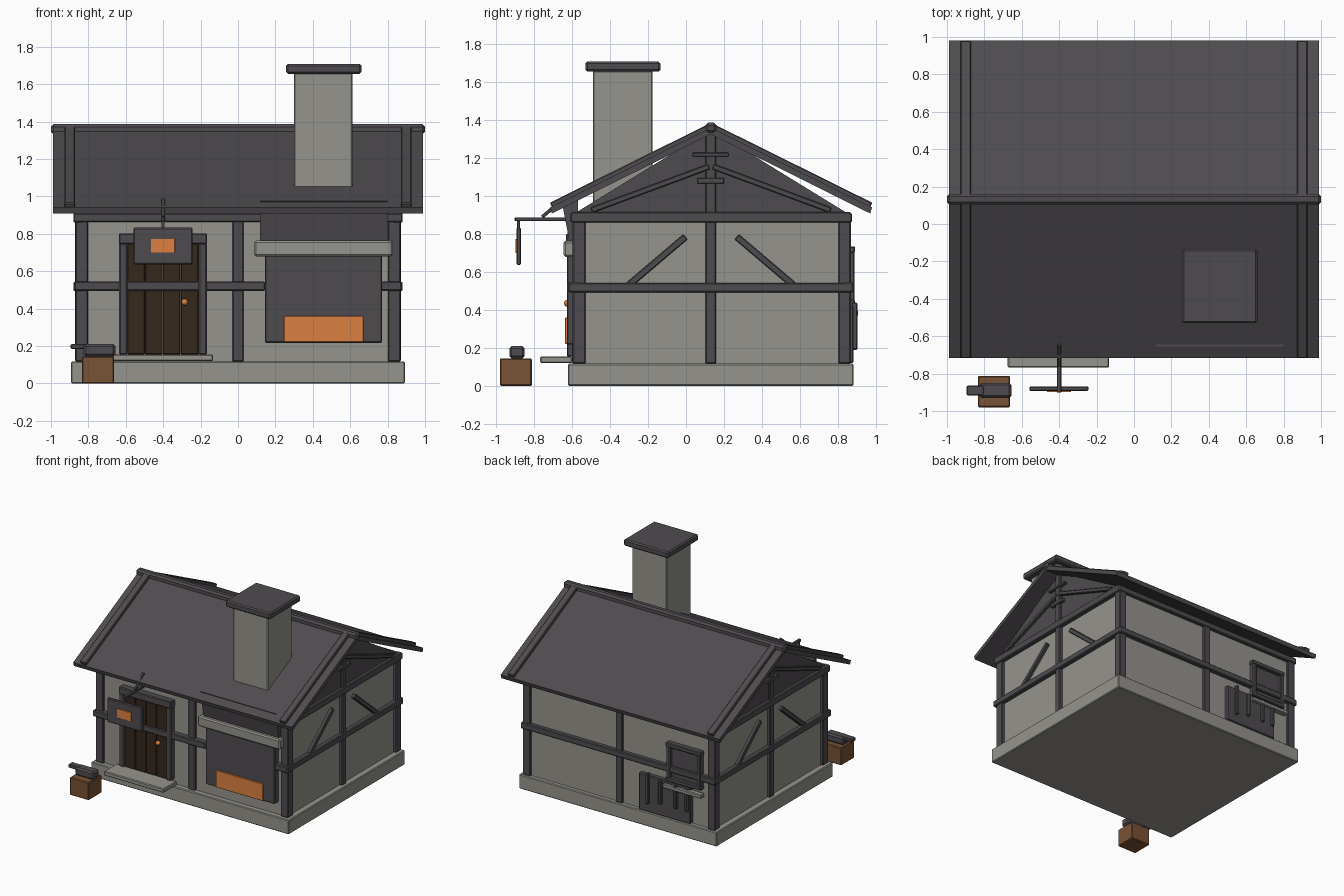
import bpy, bmesh, math
from mathutils import Vector

if "Cube" in bpy.data.objects:
    bpy.data.objects.remove(bpy.data.objects["Cube"])

def mat(name, c):
    m = bpy.data.materials.new(name)
    m.diffuse_color = (*c, 1)
    m.use_nodes = True
    m.node_tree.nodes["Principled BSDF"].inputs["Base Color"].default_value = m.diffuse_color
    return m

STONE = mat("stone", (0.30, 0.295, 0.265))
DARK = mat("dark_timber", (0.078, 0.071, 0.078))
DOOR = mat("door_wood", (0.036, 0.021, 0.012))
WOOD = mat("stump_wood", (0.19, 0.085, 0.035))
GLOW = mat("ember_orange", (0.72, 0.22, 0.055))
C = 0.132  # ridge line in y

def finish(name, bm, m, bevel=0.0):
    bmesh.ops.recalc_face_normals(bm, faces=bm.faces)
    if bevel:
        bmesh.ops.bevel(bm, geom=bm.edges[:], offset=bevel, segments=1, affect='EDGES')
    me = bpy.data.meshes.new(name)
    bm.to_mesh(me)
    bm.free()
    me.materials.append(m)
    o = bpy.data.objects.new(name, me)
    bpy.context.collection.objects.link(o)
    return o

def box(name, x, y, z, m, bevel=0.006):
    """Box from (min, max) pairs."""
    bm = bmesh.new()
    bmesh.ops.create_cube(bm, size=1)
    for v in bm.verts:
        for i, r in enumerate((x, y, z)):
            v.co[i] = sum(r) / 2 + v.co[i] * (r[1] - r[0])
    return finish(name, bm, m, bevel)

def bar(name, a, b, w, t, m=DARK, bevel=0.005):
    """Beam between two points; w across x, t across the other way."""
    a, b = Vector(a), Vector(b)
    d = (b - a).normalized()
    side = Vector((1, 0, 0)) if abs(d.x) < 0.9 else Vector((0, 1, 0))
    up = d.cross(side).normalized()
    bm = bmesh.new()
    bmesh.ops.create_cube(bm, size=1)
    for v in bm.verts:
        p = v.co.copy()
        v.co = (a + b) / 2 + d * p.z * (b - a).length + side * p.x * w + up * p.y * t
    return finish(name, bm, m, bevel)

def prism(name, pts, x, m, bevel=0.0):
    """Extrude a (y, z) outline along x."""
    bm = bmesh.new()
    f = bm.faces.new([bm.verts.new((x[0], p[0], p[1])) for p in pts])
    r = bmesh.ops.extrude_face_region(bm, geom=[f])
    vs = [g for g in r["geom"] if isinstance(g, bmesh.types.BMVert)]
    bmesh.ops.translate(bm, verts=vs, vec=(x[1] - x[0], 0, 0))
    return finish(name, bm, m, bevel)

# Base, walls and attic
box("foundation", (-.893, .893), (-.622, .882), (0, .117), STONE)
box("walls", (-.845, .845), (-.578, .848), (.1, .89), STONE, 0)
prism("attic_gable", [(-.6, .9), (.865, .9), (C, 1.35)], (-.855, .855), DARK)

# Corner and middle posts
for sx in (-1, 1):
    cx = sx * .835
    for y0, y1 in ((-.597, -.528), (.802, .868)):
        box("corner_post", (cx - .034, cx + .034), (y0, y1), (.117, .9), DARK)
    box("gable_post", (cx - .036, cx + .036), (C - .03, C + .026), (.117, 1.34), DARK)
for y0, y1 in ((-.6, -.56), (.83, .868)):
    box("middle_post", (-.03, .03), (y0, y1), (.117, .9), DARK)

# Horizontal beams
for y0, y1 in ((-.622, -.56), (.83, .882)):
    box("long_mid_beam", (-.875, .145 if y0 < 0 else .875), (y0, y1), (.495, .545), DARK)
    box("long_top_beam", (-.88, .88), (y0 + .012, y1 - .008), (.862, .91), DARK)
box("front_mid_beam_end", (.75, .875), (-.622, -.56), (.495, .545), DARK)
for s in (-1, 1):
    x = sorted((s * .83, s * .88))
    box("side_mid_beam", x, (-.62, .88), (.493, .543), DARK)
    box("side_top_beam", x, (-.605, .868), (.86, .917), DARK)
    # Gable details
    box("gable_collar", x, (.035, .225), (1.208, 1.228), DARK, .003)
    box("gable_block", x, (.06, .2), (1.065, 1.095), DARK, .003)
    for k in (-1, 1):
        bar("wall_brace", (s * .85, C + k * .435, .53), (s * .85, C + k * .135, .785), .04, .035)
        bar("gable_strut", (s * .86, C + k * .63, .925), (s * .86, C + k * .01, 1.155), .035, .03)

# Roof slabs, edge battens and ridge
for k in (-1, 1):
    prism("roof_slab", [(C, 1.36), (C + k * .848, .94), (C + k * .838, .908), (C, 1.325)], (-.988, .988), DARK)
    for s in (-1, 1):
        bar("roof_batten", (s * .9, C, 1.37), (s * .9, C + k * .843, .952), .055, .028)
box("ridge_beam", (-1, 1), (C - .029, C + .029), (1.332, 1.386), DARK, .014)

# Chimney
box("chimney", (.30, .613), (-.49, -.177), (.95, 1.66), STONE)
box("chimney_cap", (.257, .66), (-.53, -.135), (1.655, 1.708), DARK, .01)

# Door
box("door_step", (-.675, -.133), (-.768, -.6), (.12, .155), STONE)
for i in range(4):
    x = -.592 + i * .0955
    box("door_plank", (x, x + .0935), (-.615, -.57), (.155, .75), DOOR, .004)
for x in (-.635, -.21):
    box("door_jamb", (x, x + .043), (-.628, -.57), (.155, .75), DARK)
box("door_lintel", (-.637, -.165), (-.632, -.57), (.745, .803), DARK)
bm = bmesh.new()
bmesh.ops.create_uvsphere(bm, u_segments=16, v_segments=10, radius=.018)
bmesh.ops.translate(bm, verts=bm.verts, vec=(-.285, -.625, .435))
knob = finish("door_knob", bm, GLOW)
for p in knob.data.polygons:
    p.use_smooth = True

# Forge opening with hood
box("forge_opening", (.145, .77), (-.628, -.56), (.217, .69), DARK)
box("forge_embers", (.245, .672), (-.637, -.6), (.22, .36), GLOW, .003)
box("forge_mantel", (.085, .828), (-.645, -.57), (.68, .763), STONE, .01)
prism("forge_hood", [(-.57, .75), (-.612, .75), (-.655, .975), (-.57, .975)], (.118, .8), DARK)

# Hanging sign
box("sign_pole", (-.412, -.388), (-.902, -.59), (.868, .888), DARK, .004)
bar("sign_brace", (-.4, -.757, .89), (-.4, -.645, .985), .018, .018, bevel=.003)
box("sign_link", (-.408, -.392), (-.89, -.875), (.82, .875), DARK, .002)
box("sign_board", (-.56, -.243), (-.893, -.868), (.637, .833), DARK)
box("sign_plate", (-.465, -.338), (-.899, -.892), (.7, .773), GLOW, .001)

# Anvil on a stump
box("stump", (-.835, -.662), (-.98, -.812), (0, .145), WOOD)
box("anvil_body", (-.825, -.655), (-.93, -.85), (.145, .21), DARK, .012)
box("anvil_horn", (-.895, -.8), (-.917, -.863), (.183, .211), DARK, .006)

# Back wall tool rack and window
box("rack_panel", (-.655, -.19), (.84, .882), (.12, .42), DARK)
for x, z0, z1 in ((-.275, .19, .44), (-.39, .22, .41), (-.53, .22, .41), (-.63, .22, .40)):
    box("hanging_tool", (x - .014, x + .014), (.87, .903), (z0, z1), DARK)
box("rack_rail", (-.77, -.42), (.86, .906), (.365, .398), STONE)
box("window_pane", (-.74, -.46), (.84, .862), (.45, .72), DARK, 0)
for x in (-.75, -.475):
    box("window_side", (x, x + .035), (.84, .887), (.43, .73), DARK)
for z in (.42, .70):
    box("window_rail", (-.755, -.435), (.84, .89), (z, z + .035), DARK)
